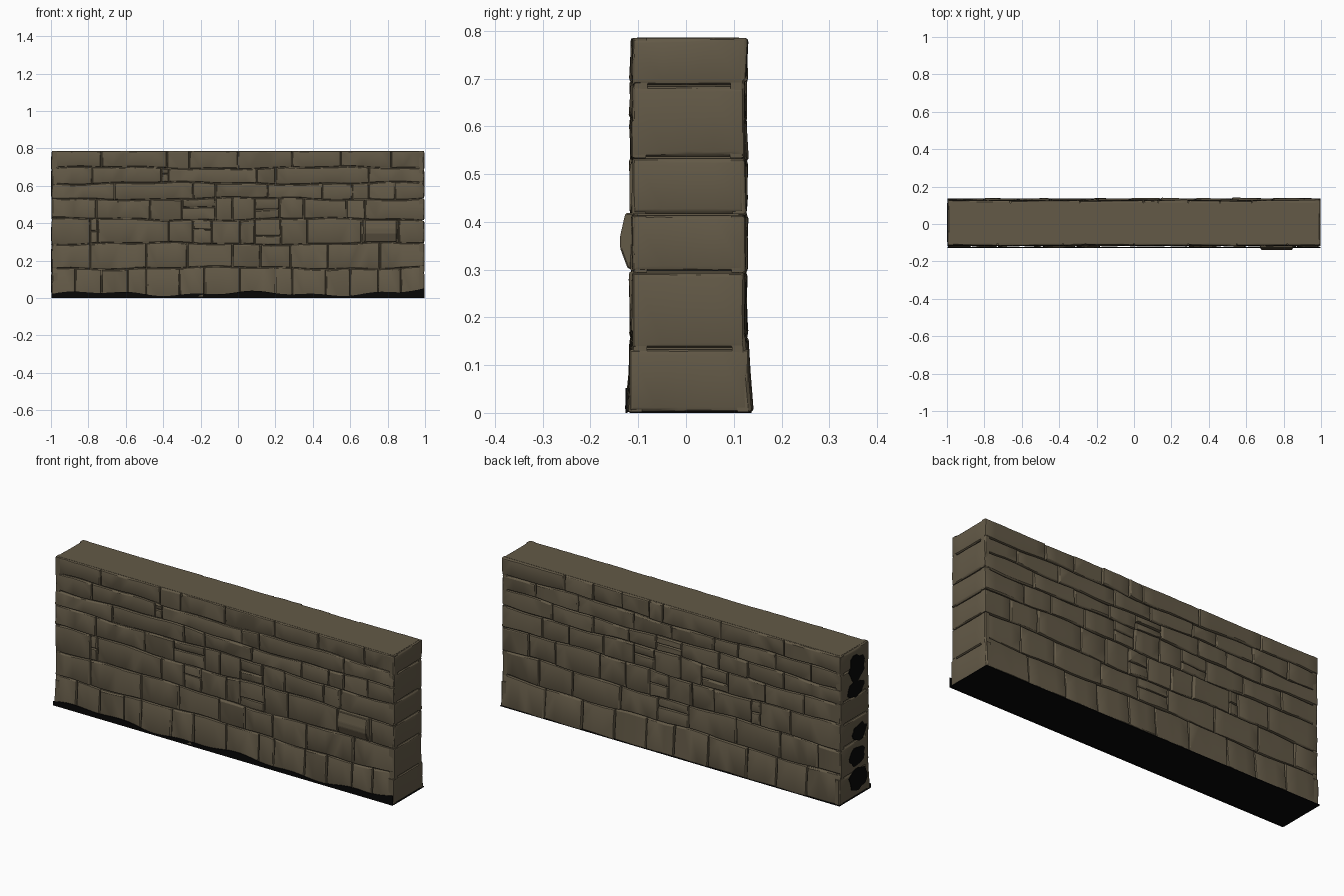
import bpy, bmesh, math, random
from mathutils import Vector

if "Cube" in bpy.data.objects:
    bpy.data.objects.remove(bpy.data.objects["Cube"])

random.seed(7)
H = 0.787


def material(name, rgb):
    m = bpy.data.materials.new(name)
    m.diffuse_color = (*rgb, 1)
    m.use_nodes = True
    m.node_tree.nodes["Principled BSDF"].inputs["Base Color"].default_value = m.diffuse_color
    return m


STONE = material("brown_stone", (0.125, 0.101, 0.063))
BLACK = material("black_underside", (0.002, 0.002, 0.002))


def finish(bm, name, mat, smooth=False):
    bmesh.ops.recalc_face_normals(bm, faces=bm.faces)
    me = bpy.data.meshes.new(name)
    bm.to_mesh(me)
    bm.free()
    ob = bpy.data.objects.new(name, me)
    bpy.context.collection.objects.link(ob)
    me.materials.append(mat)
    if smooth:
        bpy.context.view_layer.objects.active = ob
        ob.select_set(True)
        bpy.ops.object.shade_smooth_by_angle(angle=math.radians(25))
        ob.select_set(False)
    return ob


def prism(bm, pts, offset):
    """Closed solid from a planar outline swept along an offset."""
    off = Vector(offset)
    a = [bm.verts.new(p) for p in pts]
    b = [bm.verts.new(Vector(p) + off) for p in pts]
    bm.faces.new(a)
    bm.faces.new(b[::-1])
    n = len(a)
    for i in range(n):
        bm.faces.new((a[i], a[(i + 1) % n], b[(i + 1) % n], b[i]))


def box(bm, lo, hi):
    prism(bm, [(lo[0], lo[1], lo[2]), (hi[0], lo[1], lo[2]),
               (hi[0], hi[1], lo[2]), (lo[0], hi[1], lo[2])], (0, 0, hi[2] - lo[2]))


def stone(bm, x0, x1, lower, upper, depth, to3d, tilt=0.003, inset=0.009):
    """Pillow-edged stone; lower/upper are height functions, depth(x, z) the wall face."""
    n = max(2, int((x1 - x0) / 0.05))
    us = [x0 + (x1 - x0) * i / n for i in range(n + 1)]
    rim = [(u, lower(u)) for u in us]
    rim.append((x1, (lower(x1) + upper(x1)) / 2))
    rim += [(u, upper(u)) for u in reversed(us)]
    rim.append((x0, (lower(x0) + upper(x0)) / 2))
    cx = (x0 + x1) / 2
    cz = (lower(cx) + upper(cx)) / 2
    hw, hh = (x1 - x0) / 2, (upper(cx) - lower(cx)) / 2
    tx, tz = random.uniform(-tilt, tilt), random.uniform(-tilt, tilt)
    lift = random.uniform(-tilt, tilt) * 0.8

    def ring(ins, drop, jit):
        out = []
        for u, z in rim:
            u = cx + (u - cx) * (1 - min(0.4, ins / hw)) + random.uniform(-jit, jit)
            z = cz + (z - cz) * (1 - min(0.4, ins / hh)) + random.uniform(-jit, jit)
            d = depth(u, z) + lift + tx * (u - cx) / hw + tz * (z - cz) / hh - drop
            out.append(bm.verts.new(to3d(u, z, d)))
        return out
    j = 0.0015
    rings = [ring(0.002, 0.03, 0), ring(0.002, 0.007, 0),
             ring(inset * 0.5, 0.002, j), ring(inset, 0, j)]
    m = len(rim)
    for a, b in zip(rings, rings[1:]):
        for i in range(m):
            bm.faces.new((a[i], a[(i + 1) % m], b[(i + 1) % m], b[i]))
    # face of the stone in vertical strips
    top = rings[-1]
    lo, hi = top[:n + 1], top[n + 2:2 * n + 3][::-1]
    for i in range(n):
        quad = [lo[i], lo[i + 1], hi[i + 1], hi[i]]
        if i == n - 1:
            quad.insert(2, top[n + 1])
        if i == 0:
            quad.append(top[-1])
        bm.faces.new(quad)


def course_line(z, phase):
    """Slightly wavy bed joint, straight at wall foot and top."""
    if z in (0, H):
        return lambda x: z
    return lambda x: z + 0.006 * math.sin(5 * x + phase) + 0.003 * math.sin(17 * x + 2 * phase)


def masonry(name, levels, joints, splits, depth, to3d):
    bm = bmesh.new()
    lines = [course_line(z, i * 1.9) for i, z in enumerate(levels)]
    for r, cuts in enumerate(joints):
        xs = [-0.997] + cuts + [0.997]
        for c in range(len(xs) - 1):
            lo, hi = lines[r], lines[r + 1]
            if (r, c) in splits:          # two thin stones in one course
                f = splits[(r, c)]
                mid = lambda x, lo=lo, hi=hi, f=f: lo(x) * (1 - f) + hi(x) * f
                stone(bm, xs[c], xs[c + 1], lo, mid, depth, to3d)
                stone(bm, xs[c], xs[c + 1], mid, hi, depth, to3d)
            else:
                stone(bm, xs[c], xs[c + 1], lo, hi, depth, to3d)
    return finish(bm, name, STONE, True)


# wall core
bm = bmesh.new()
box(bm, (-0.985, -0.103, 0.002), (0.985, 0.111, H - 0.001))
finish(bm, "wall_core", STONE)

# front stones, bottom course first
levels = [0, 0.16, 0.29, 0.42, 0.53, 0.613, 0.695, H]
front = [
    [-.87, -.73, -.59, -.49, -.31, -.18, .01, .20, .29, .47, .60, .75, .87],
    [-.79, -.49, -.27, -.03, .12, .28, .48, .76],
    [-.79, -.75, -.37, -.24, -.14, .01, .09, .23, .37, .66, .86],
    [-.76, -.47, -.30, -.12, -.03, .09, .22, .35, .58, .68],
    [-.66, -.24, -.12, .16, .45, .61, .70, .84],
    [-.78, -.41, -.37, .10, .20, .70],
    [-.73, -.38, -.26, 0, .29, .55, .82],
]
front_splits = {(2, 1): .5, (2, 4): .6, (2, 7): .35, (3, 6): .45, (5, 2): .6, (3, 3): .6}
masonry("front_stones", levels, front, front_splits,
        lambda x, z: 0.114 + 0.009 * max(0, 1 - z / 0.12), lambda u, z, d: (u, -d, z))

# back stones
back = [
    [-.80, -.62, -.45, -.22, -.02, .14, .33, .52, .74],
    [-.86, -.64, -.38, -.10, .08, .30, .58, .78],
    [-.70, -.52, -.47, -.25, -.12, .02, .13, .27, .42, .68, .84],
    [-.78, -.55, -.33, -.18, -.05, .10, .22, .40, .60, .76],
    [-.66, -.45, -.28, -.06, .09, .25, .46, .70],
    [-.82, -.61, -.39, -.25, 0, .22, .55, .80],
    [-.66, -.29, .05, .13, .29, .46, .63],
]
back_splits = {(2, 2): .5, (2, 6): .5, (3, 3): .4, (3, 6): .55, (4, 4): .5, (1, 4): .6}
masonry("back_stones", levels, back, back_splits,
        lambda x, z: 0.123 + 0.003 * math.cos(1.6 * x) + 0.012 * max(0, 1 - z / 0.2),
        lambda u, z, d: (u, d, z))

# end blocks, one full-width block per course
end_levels = [0, 0.135, 0.295, 0.415, 0.535, 0.685, H]
for name, side in (("left_end_blocks", -1), ("right_end_blocks", 1)):
    bm = bmesh.new()
    for a, b in zip(end_levels, end_levels[1:]):
        foot = 0.01 if a == 0 else 0
        stone(bm, -0.114 - foot * 0.6, 0.124 + foot, lambda u, a=a: a, lambda u, b=b: b,
              lambda u, z: 0.997, lambda u, z, d, s=side: (s * d, u, z), tilt=0.001, inset=0.012)
    finish(bm, name, STONE, True)

# single stone jutting out of the front
bm = bmesh.new()
prism(bm, [(0.66, -0.09, 0.30), (0.66, -0.122, 0.302), (0.66, -0.138, 0.345),
           (0.66, -0.138, 0.37), (0.66, -0.127, 0.418), (0.66, -0.09, 0.42)], (0.2, 0, 0))
for v in bm.verts:      # taper its outer face
    if v.co.y < -0.12:
        v.co.x += 0.018 if v.co.x < 0.75 else -0.012
bmesh.ops.bevel(bm, geom=bm.edges[:], offset=0.003, segments=1, affect='EDGES')
finish(bm, "jutting_stone", STONE)

# black underside
bm = bmesh.new()
box(bm, (-0.998, -0.118, 0), (0.998, 0.137, 0.003))
finish(bm, "underside", BLACK)

# black ragged fringe along the front foot
bm = bmesh.new()
pts = [(-0.998, -0.123, 0), (0.998, -0.123, 0)]
for i in range(60, -1, -1):
    x = -0.998 + 1.996 * i / 60
    h = 0.024 + 0.009 * math.sin(7.5 * x + 1) + 0.006 * math.sin(19 * x) + 0.02 * max(0, x - 0.85) / 0.15
    pts.append((x, -0.123, h))
prism(bm, pts, (0, -0.004, 0))
finish(bm, "foot_fringe", BLACK)

# black patches on the left end
bm = bmesh.new()
for cy, cz, ry, rz in ((-.01, .68, .07, .075), (0, .575, .075, .045), (-.03, .335, .065, .045),
                       (-.01, .215, .07, .05), (-.02, .09, .08, .06)):
    ring = []
    for k in range(16):
        t = math.tau * k / 16
        r = random.uniform(0.8, 1.1)
        ring.append((-0.996, cy + ry * r * math.cos(t), cz + rz * r * math.sin(t)))
    prism(bm, ring, (-0.004, 0, 0))
finish(bm, "left_end_patches", BLACK)
